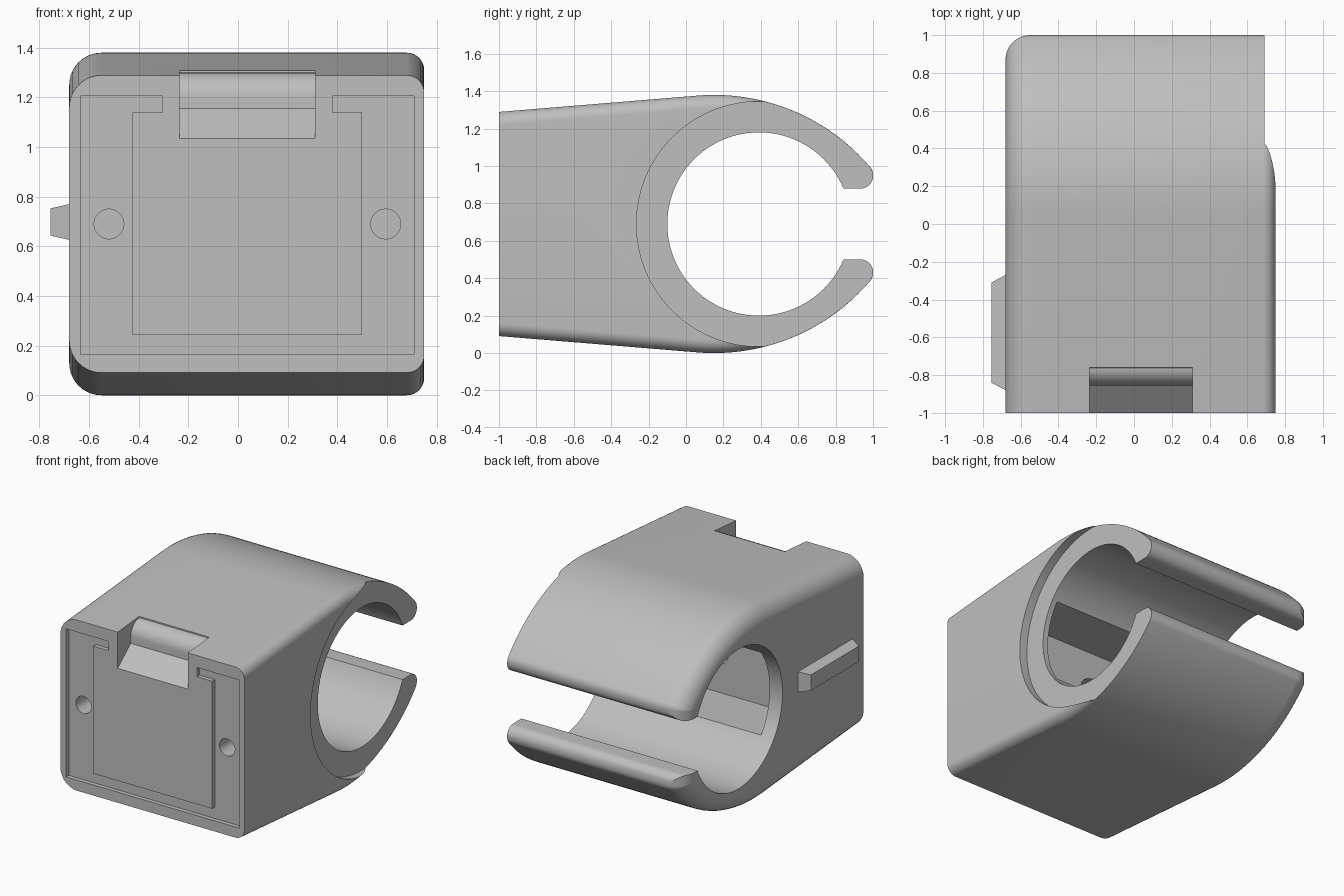
import bpy, bmesh
from math import sin, cos, pi, sqrt, atan2, radians

cube = bpy.data.objects.get("Cube")
if cube:
    bpy.data.objects.remove(cube, do_unlink=True)

grey = bpy.data.materials.new("matte grey")
grey.use_nodes = True
grey.diffuse_color = (0.52, 0.52, 0.52, 1)
grey.node_tree.nodes["Principled BSDF"].inputs["Base Color"].default_value = (0.52, 0.52, 0.52, 1)

MID = 0.69            # height of the horizontal symmetry plane
BORE_Y = 0.39         # bore axis
LEFT, RIGHT = -0.68, 0.75


def loft(name, rings):
    """Closed solid through rings of equal point count."""
    bm = bmesh.new()
    loops = [[bm.verts.new(p) for p in ring] for ring in rings]
    n = len(loops[0])
    for a, b in zip(loops, loops[1:]):
        for i in range(n):
            j = (i + 1) % n
            bm.faces.new((a[i], a[j], b[j], b[i]))
    bm.faces.new(loops[0])
    bm.faces.new(loops[-1])
    bmesh.ops.recalc_face_normals(bm, faces=bm.faces)
    mesh = bpy.data.meshes.new(name)
    bm.to_mesh(mesh)
    bm.free()
    mesh.materials.append(grey)
    obj = bpy.data.objects.new(name, mesh)
    bpy.context.collection.objects.link(obj)
    return obj


def along_x(name, pts, a, b):
    return loft(name, [[(x, y, z) for y, z in pts] for x in (a, b)])


def along_y(name, pts, a, b):
    return loft(name, [[(x, y, z) for x, z in pts] for y in (a, b)])


def arc(cu, cv, r, start, end, n):
    return [(cu + r * cos(start + (end - start) * i / n),
             cv + r * sin(start + (end - start) * i / n)) for i in range(n + 1)]


def circle(cu, cv, r, n=64):
    return arc(cu, cv, r, 0, 2 * pi, n)[:-1]


def rect(u0, u1, v0, v1):
    return [(u0, v0), (u1, v0), (u1, v1), (u0, v1)]


def outline(d):
    """Side outline (y, z), inset by d everywhere except at the front."""
    cy, cz, big, tilt = 0.15, 0.284, 1.096 - d, radians(94.7)
    tip = max(0.065 - d, 0.004)
    ty = 1 - d - tip
    tz = cz + sqrt((big - tip) ** 2 - (ty - cy) ** 2)
    meet = atan2(tz - cz, ty - cy)
    back = arc(cy, cz, big, tilt, meet, 32)
    y0, z0 = back[0]
    front = (-1, z0 + (y0 + 1) / math_tan(tilt))
    half = [front] + back + arc(ty, tz, tip, meet, 0, 8)[1:]
    return half + [(y, 2 * MID - z) for y, z in reversed(half)]


def math_tan(a):
    return sin(a) / cos(a)


# Body with a wide round on the left rim and a small one on the right rim
rings = []
for side, edge, r in ((1, LEFT, 0.13), (-1, RIGHT, 0.07)):
    steps = [i / 10 * pi / 2 for i in range(11)]
    part = [(edge + side * r * (1 - sin(t)), r * (1 - cos(t))) for t in steps]
    rings += reversed(part) if side == 1 else part
rings = [[(x, y, z) for y, z in outline(d)] for x, d in rings]
body = loft("clamp_body", rings)

# Cutters: bore, jaw gap, round side pocket, jaw end trim
gap = [(0.5, MID + 0.19)] + arc(0.935, MID + 0.255, 0.065, -pi / 2, 0, 8) + [(1.2, MID + 0.255)]
gap += [(y, 2 * MID - z) for y, z in reversed(gap)]
cutters = [
    along_x("bore_cutter", circle(BORE_Y, MID, 0.49, 96), -1, 1),
    along_x("gap_cutter", gap, -1.1, 1.1),
    along_x("side_pocket_cutter", circle(BORE_Y, MID, 0.655, 96), 0.69, 0.9),
    along_x("jaw_trim_cutter", rect(0.75, 1.3, -0.2, 1.6), 0.69, 0.92),
]

# Compartment opening into the bore, with a blind hole in its wall
cutters.append(along_y("compartment_cutter", rect(-0.58, 0.65, 0.4, 0.98), -0.38, 0.3))
cutters.append(along_y("wall_hole_cutter", circle(0.035, MID, 0.1), -0.48, -0.3))

# U-shaped groove and screw holes in the front
u_shape = [(-0.305, 1.205), (-0.635, 1.205), (-0.635, 0.165), (0.71, 0.165),
           (0.71, 1.205), (0.38, 1.205), (0.38, 1.14), (0.5, 1.14),
           (0.5, 0.245), (-0.425, 0.245), (-0.425, 1.14), (-0.305, 1.14)]
cutters.append(along_y("front_groove_cutter", u_shape, -1.1, -0.97))
for x in (-0.52, 0.595):
    cutters.append(along_y("screw_hole_cutter", circle(x, MID, 0.06, 40), -1.2, -0.8))

# Top notch: sloped ledge, then a rounded lip running into the top
notch = [(-1.1, 0.952), (-0.855, 1.155)] + arc(-0.755, 1.2, 0.1, pi, pi * 0.52, 10)
notch += [(-0.755, 1.5), (-1.1, 1.5)]
cutters.append(along_x("top_notch_cutter", notch, -0.235, 0.31))

bpy.context.view_layer.objects.active = body
for cutter in cutters:
    mod = body.modifiers.new(cutter.name, 'BOOLEAN')
    mod.operation = 'DIFFERENCE'
    mod.solver = 'EXACT'
    mod.object = cutter
    cutter.hide_render = True
    bpy.ops.object.modifier_apply(modifier=mod.name)
    bpy.data.objects.remove(cutter, do_unlink=True)

# Tapered latch on the left wall
latch = loft("side_latch", [
    [(x, y, z) for y, z in rect(y0, y1, MID + 0.008 - h, MID + 0.008 + h)]
    for x, y0, y1, h in ((LEFT + 0.01, -0.885, -0.265, 0.074), (-0.755, -0.84, -0.31, 0.055))])

bpy.ops.object.select_all(action='DESELECT')
body.select_set(True)
bpy.context.view_layer.objects.active = body
bpy.ops.object.shade_smooth_by_angle(angle=radians(28))
